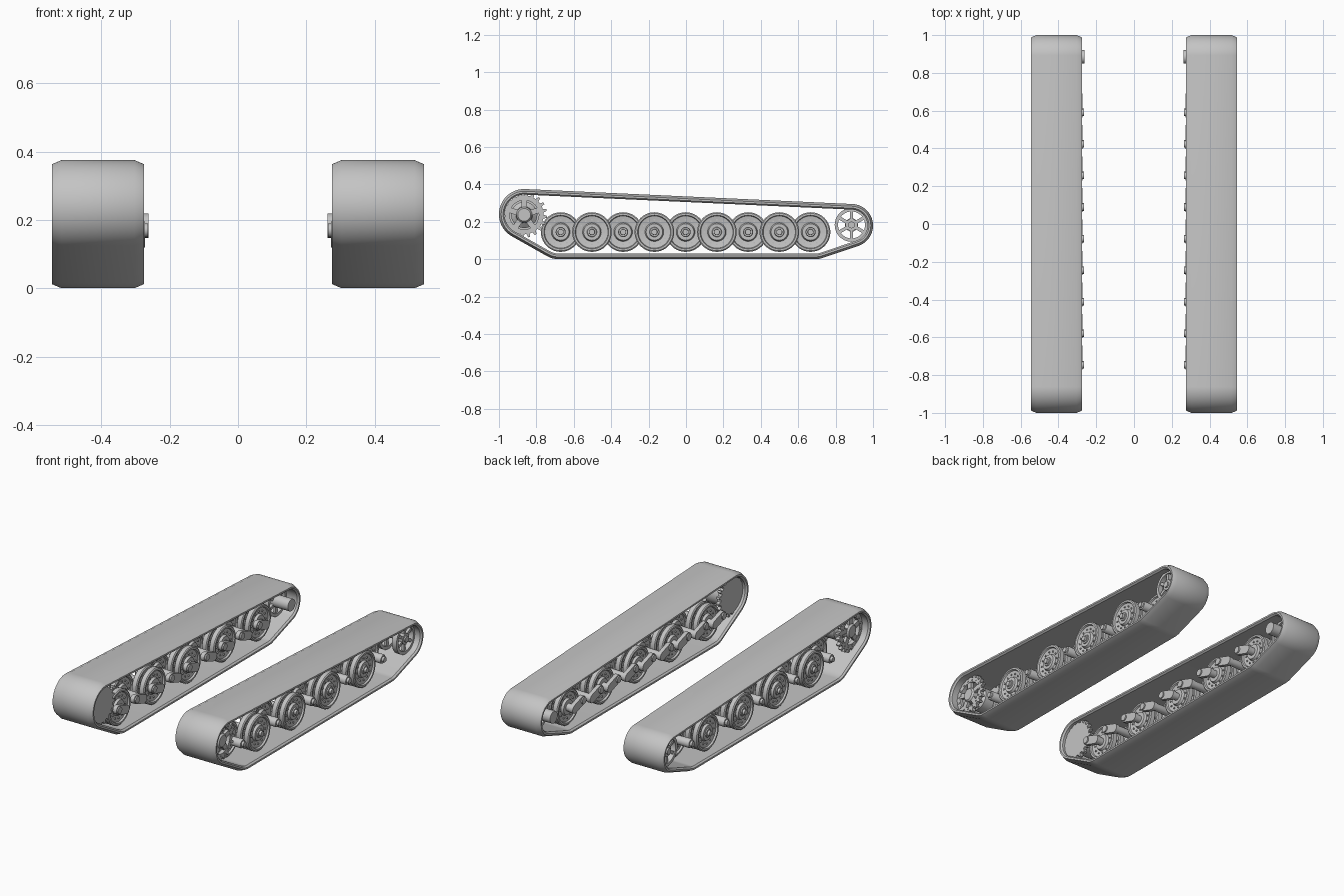
import bpy
import bmesh
from math import sin, cos, pi, tau, hypot, atan2
from mathutils import Vector, Matrix

cube = bpy.data.objects.get("Cube")
if cube:
    bpy.data.objects.remove(cube, do_unlink=True)

grey = bpy.data.materials.new("plain_grey")
grey.use_nodes = True
COLOUR = (0.55, 0.55, 0.55, 1)
grey.diffuse_color = COLOUR
grey.node_tree.nodes["Principled BSDF"].inputs["Base Color"].default_value = COLOUR


def finish(bm, name):
    """Turn the left-hand part into an object mirrored to the other side."""
    bmesh.ops.recalc_face_normals(bm, faces=bm.faces)
    mesh = bpy.data.meshes.new(name)
    bm.to_mesh(mesh)
    bm.free()
    mesh.materials.append(grey)
    ob = bpy.data.objects.new(name, mesh)
    bpy.context.collection.objects.link(ob)
    bpy.ops.object.select_all(action="DESELECT")
    ob.select_set(True)
    bpy.context.view_layer.objects.active = ob
    bpy.ops.object.shade_smooth_by_angle(angle=0.6)
    ob.modifiers.new("mirror", "MIRROR").use_mirror_merge = False
    return ob


def bridge(bm, loops, closed):
    """Join rings of equal length with quads."""
    rings = [[bm.verts.new(p) for p in loop] for loop in loops]
    n = len(rings[0])
    pairs = list(zip(rings, rings[1:]))
    if closed:
        pairs.append((rings[-1], rings[0]))
    for a, b in pairs:
        for i in range(n):
            j = (i + 1) % n
            bm.faces.new((a[i], a[j], b[j], b[i]))
    if not closed:
        bm.faces.new(rings[0])
        bm.faces.new(rings[-1])


def lathe(bm, profile, y, z, closed=False, n=40):
    """Spin (x, radius) points about an axle running along x."""
    bridge(bm, [[(x, y + r * cos(tau * i / n), z + r * sin(tau * i / n))
                 for i in range(n)] for x, r in profile], closed)


def rod(bm, x0, x1, r, y, z, n=20):
    lathe(bm, [(x0, r), (x1, r)], y, z, n=n)


def bolts(bm, x0, x1, r, ring, count, y, z):
    for k in range(count):
        a = tau * k / count
        rod(bm, x0, x1, r, y + ring * cos(a), z + ring * sin(a), 6)


def spokes(bm, x0, x1, r0, r1, width, count, y, z):
    for k in range(count):
        turn = Matrix.Rotation(tau * k / count + pi / 2, 4, "X")
        place = (Matrix.Translation((0, y, z)) @ turn
                 @ Matrix.Translation(((x0 + x1) / 2, (r0 + r1) / 2, 0))
                 @ Matrix.Diagonal((x1 - x0, r1 - r0, width, 1)))
        bmesh.ops.create_cube(bm, size=1, matrix=place)


def toothed(bm, x0, x1, r0, r1, r_in, count, y, z):
    """Toothed ring; r_in of zero gives a solid plate."""
    steps = [r0, r0, r1, r1]
    offs = [0, 0.4, 0.55, 0.85]

    def outline(x, rad=None):
        return [(x, y + (rad or r) * cos(tau * (k + o) / count),
                 z + (rad or r) * sin(tau * (k + o) / count))
                for k in range(count) for r, o in zip(steps, offs)]
    loops = [outline(x0), outline(x1)]
    if r_in:
        loops += [outline(x1, r_in), outline(x0, r_in)]
    bridge(bm, loops, bool(r_in))


# Track band: support outline around four circles (y, z, radius)
circles = [(-0.865, 0.24, 0.135), (0.885, 0.18, 0.115),
           (-0.68, 0.13, 0.13), (0.69, 0.13, 0.13)]


def band_loop(x, inset, n=120):
    pts = []
    for i in range(n):
        c, s = cos(tau * (i + 0.5) / n), sin(tau * (i + 0.5) / n)
        y, z, r = max(circles, key=lambda k: k[0] * c + k[1] * s + k[2])
        pts.append((x, y + (r - inset) * c, z + (r - inset) * s))
    return pts


bm = bmesh.new()
section = [(0.275, 0.012), (0.303, 0), (0.517, 0), (0.545, 0.012),
           (0.545, 0.022), (0.535, 0.03), (0.285, 0.03), (0.275, 0.022)]
bridge(bm, [band_loop(x, d) for x, d in section], True)
finish(bm, "track_band")

# Road wheels: overlapping double discs, alternating inner and outer rows
AXLE_Z = 0.145
axles = [-0.67 + 0.167 * i for i in range(9)]
half = [(0.018, 0.1), (0.018, 0.09), (0.008, 0.086), (0.002, 0.05),
        (0.016, 0.044), (0.016, 0.03)]


def road_disc(bm, x, y):
    rim = [(x - d, r) for d, r in reversed(half)]
    rim += [(x - 0.013, 0.106), (x + 0.013, 0.106)]
    rim += [(x + d, r) for d, r in half]
    lathe(bm, rim, y, AXLE_Z)
    for side in (-1, 1):
        bolts(bm, x, x + side * 0.011, 0.005, 0.066, 12, y, AXLE_Z)


for name, start, xs in (("inner_road_wheels", 0, (0.335, 0.385)),
                        ("outer_road_wheels", 1, (0.43, 0.48))):
    bm = bmesh.new()
    for y in axles[start::2]:
        for x in xs:
            road_disc(bm, x, y)
    finish(bm, name)

# Axles with stepped hub caps
bm = bmesh.new()
for y in axles:
    lathe(bm, [(0.29, 0.022), (0.495, 0.027), (0.502, 0.024), (0.502, 0.016),
               (0.515, 0.015)], y, AXLE_Z, n=20)
finish(bm, "wheel_axles")

# Swing arms: slanted rounded links behind the wheels
bm = bmesh.new()
for y in axles:
    a, b = Vector((y, AXLE_Z)), Vector((y - 0.075, AXLE_Z + 0.025))
    tilt = atan2(b.y - a.y, b.x - a.x)
    link = []
    for centre, turn in ((a, tilt + pi / 2), (b, tilt - pi / 2)):
        for i in range(9):
            t = turn + pi * i / 8
            link.append((centre.x + 0.026 * cos(t), centre.y + 0.026 * sin(t)))
    bridge(bm, [[(x, p, q) for p, q in link] for x in (0.272, 0.296)], False)
    rod(bm, 0.264, 0.3, 0.02, b.x, b.y)
finish(bm, "swing_arms")

# Front drive sprocket: open outer wheel, drum and solid inner wheel
Y, Z = -0.865, 0.237
bm = bmesh.new()
toothed(bm, 0.475, 0.497, 0.104, 0.122, 0.078, 20, Y, Z)
spokes(bm, 0.478, 0.495, 0.03, 0.082, 0.03, 5, Y, Z)
bolts(bm, 0.49, 0.501, 0.005, 0.09, 15, Y, Z)
lathe(bm, [(0.32, 0.07), (0.43, 0.07), (0.45, 0.045), (0.495, 0.042),
           (0.505, 0.034)], Y, Z)
toothed(bm, 0.3, 0.322, 0.104, 0.122, 0, 20, Y, Z)
finish(bm, "drive_sprocket")

# Rear idler: two spoked rims on a thick axle
Y, Z = 0.885, 0.183
bm = bmesh.new()
for x in (0.37, 0.485):
    lathe(bm, [(x - 0.015, 0.072), (x - 0.015, 0.09), (x + 0.015, 0.09),
               (x + 0.015, 0.072)], Y, Z, closed=True)
    spokes(bm, x - 0.008, x + 0.008, 0.02, 0.076, 0.018, 6, Y, Z)
    rod(bm, x - 0.014, x + 0.014, 0.032, Y, Z)
rod(bm, 0.262, 0.38, 0.036, Y, Z)
rod(bm, 0.37, 0.508, 0.018, Y, Z)
finish(bm, "rear_idler")
